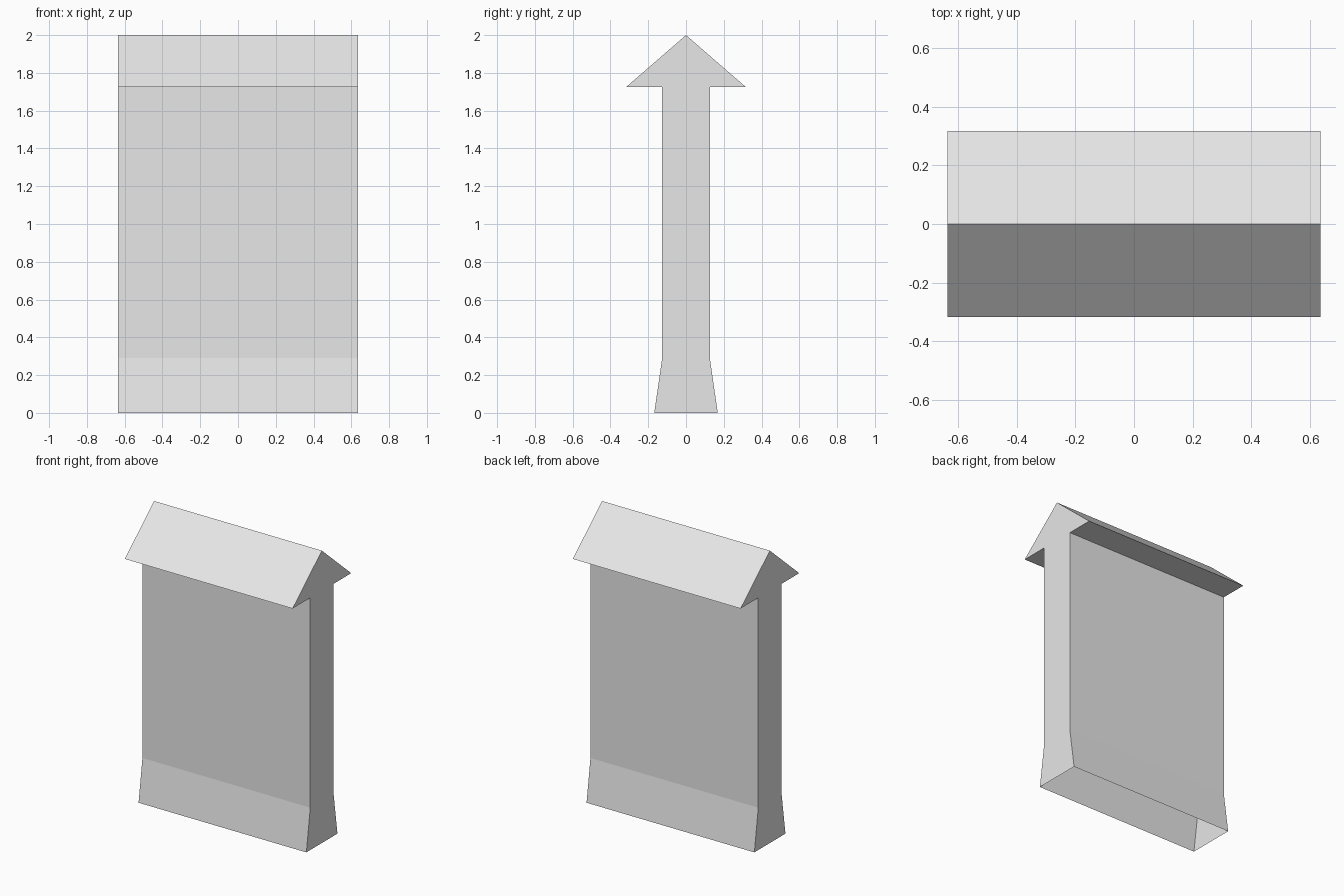
import bpy
import bmesh

cube = bpy.data.objects.get("Cube")
if cube:
    bpy.data.objects.remove(cube, do_unlink=True)

HALF_WIDTH = 0.635

# Plain grey material
grey = bpy.data.materials.new("plain grey")
grey.use_nodes = True
colour = (0.8, 0.8, 0.8, 1)
grey.diffuse_color = colour
grey.node_tree.nodes["Principled BSDF"].inputs["Base Color"].default_value = colour

# Half profile (y, z): flared foot, straight wall, eave, ridge
half = [(0.168, 0), (0.126, 0.29), (0.126, 1.725), (0.317, 1.725)]
profile = half + [(0, 2)] + [(-y, z) for y, z in reversed(half)]

# Wall with roof coping: profile swept along x, capped ends, hollow underneath
bm = bmesh.new()
left = [bm.verts.new((HALF_WIDTH, y, z)) for y, z in profile]
right = [bm.verts.new((-HALF_WIDTH, y, z)) for y, z in profile]
bm.faces.new(left)
bm.faces.new(right[::-1])
for i in range(len(profile) - 1):
    bm.faces.new((left[i + 1], left[i], right[i], right[i + 1]))

mesh = bpy.data.meshes.new("roofed_wall")
bm.to_mesh(mesh)
bm.free()
mesh.materials.append(grey)
wall = bpy.data.objects.new("roofed_wall", mesh)
bpy.context.collection.objects.link(wall)
